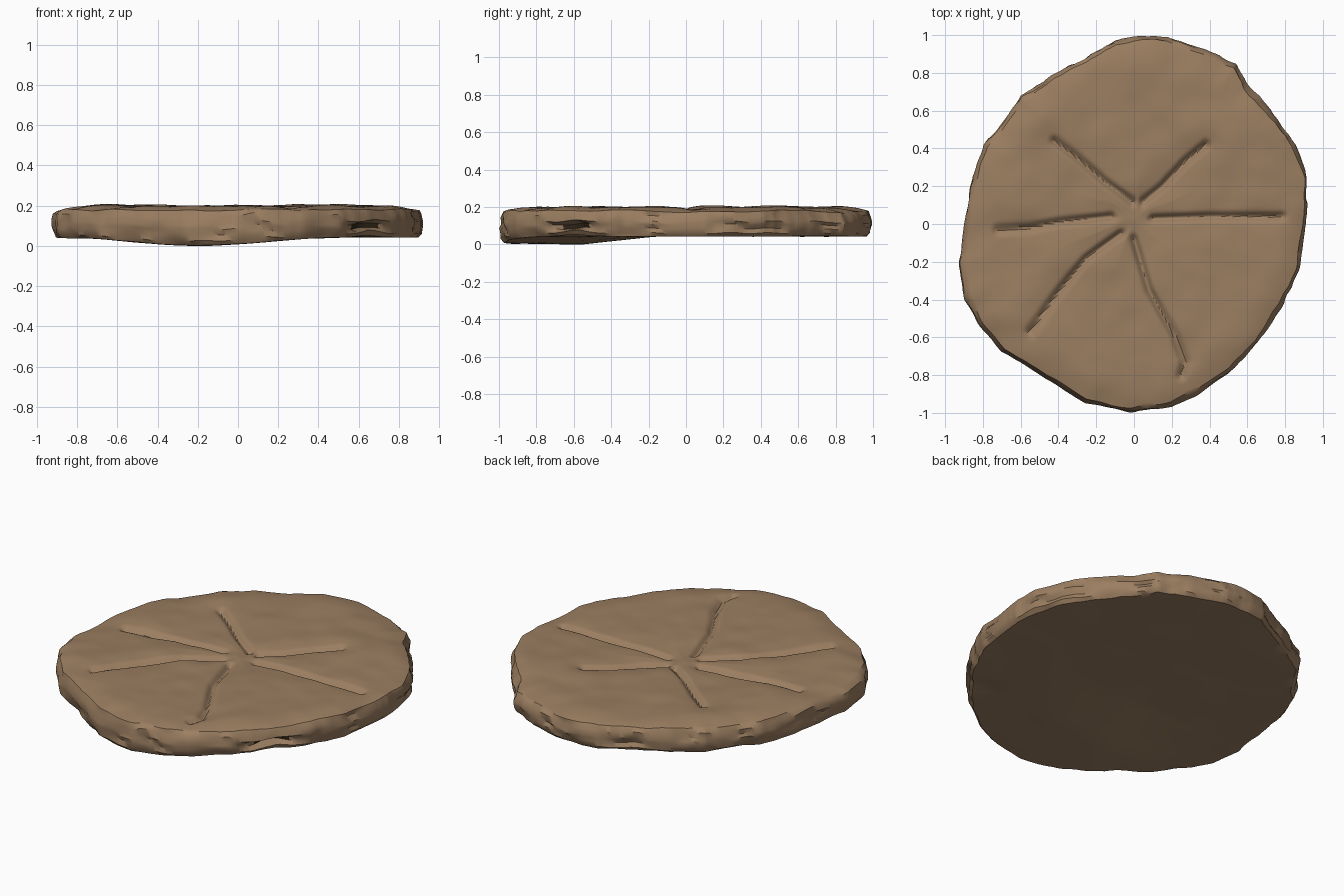
import bpy
import bmesh
import math
from mathutils import Vector, noise

cube = bpy.data.objects.get("Cube")
if cube:
    bpy.data.objects.remove(cube)


def make_material(name, color):
    mat = bpy.data.materials.new(name)
    mat.use_nodes = True
    mat.diffuse_color = color
    mat.node_tree.nodes["Principled BSDF"].inputs["Base Color"].default_value = color
    return mat


brown = make_material("clay brown", (0.33, 0.21, 0.12, 1))
dark = make_material("hollow dark brown", (0.03, 0.02, 0.01, 1))

# Irregular rim outline, counter-clockwise
outline = [(.92, .1), (.92, .25), (.86, .42), (.8, .5), (.7, .64), (.6, .75), (.54, .85),
           (.38, .93), (.18, .99), (.05, 1), (-.1, .98), (-.25, .89), (-.42, .8), (-.6, .68),
           (-.68, .56), (-.8, .42), (-.87, .2), (-.9, 0), (-.93, -.2), (-.9, -.4),
           (-.82, -.54), (-.7, -.68), (-.5, -.8), (-.26, -.95), (-.02, -1), (.2, -.97),
           (.32, -.92), (.52, -.78), (.66, -.63), (.8, -.42), (.88, -.23), (.91, 0)]

# Grooves radiating from the middle
grooves = [[(.05, .12), (.15, .2), (.27, .33), (.38, .42)],
           [(-.01, .12), (-.15, .22), (-.3, .35), (-.42, .44)],
           [(-.12, .04), (-.4, .01), (-.55, -.02), (-.72, -.03)],
           [(-.07, -.05), (-.25, -.18), (-.4, -.36), (-.55, -.57)],
           [(0, -.08), (.08, -.35), (.22, -.6), (.27, -.73), (.25, -.8)],
           [(.1, .03), (.4, .04), (.78, .04)]]
segments = [(Vector(a), Vector(b)) for g in grooves for a, b in zip(g, g[1:])]
notch = Vector((.66, -.64))


def wobble(x, y, freq, seed):
    return noise.noise(Vector((x * freq, y * freq, seed)))


def bell(d, width):
    return math.exp(-(d / width) ** 2)


def groove_distance(p):
    best = 9
    for a, b in segments:
        ab = b - a
        t = max(0, min(1, (p - a).dot(ab) / ab.length_squared))
        best = min(best, (p - a - t * ab).length)
    return best


def top_height(p, s):
    d = groove_distance(p)
    z = .2 + .013 * wobble(p.x, p.y, 3, 1) + .006 * wobble(p.x, p.y, 7, 2)
    z -= .026 * bell(d, .02) + .01 * bell(d, .08) + .012 * bell(p.length, .14)
    return z - .022 * max(0, (s - .82) / .18) ** 2


def bottom_height(p):
    dip = .042 * bell(p.x + .2, .42) * min(1, max(0, (-p.y - .15) / .4))
    return .044 - dip + .004 * wobble(p.x, p.y, 4, 5)


# Resample the outline with small chips along the edge
rim = []
STEPS = 9
for i, a in enumerate(outline):
    b = outline[(i + 1) % len(outline)]
    for k in range(STEPS):
        p = Vector(a).lerp(Vector(b), k / STEPS)
        rim.append(p * (1 - .012 * abs(wobble(p.x, p.y, 9, 3))))

bm = bmesh.new()
RINGS = 72
rings = []

# Top surface rings, working outward
for j in range(1, RINGS + 1):
    s = j / RINGS
    ring = []
    for r in rim:
        edge = .975 + .018 * wobble(r.x, r.y, 5, 4)
        p = r * s * edge
        ring.append(bm.verts.new((p.x, p.y, top_height(p, s))))
    rings.append(ring)

# Rough side wall with a hollow at the front left
hollow_rings = []
for height, scale in ((.82, .993), (.6, 1), (.48, 1), (.32, .998), (.14, .993), (0, .975)):
    ring = []
    for r in rim:
        p = r * scale * (1 + min(0, .03 * wobble(r.x, r.y, 6, height * 4)))
        low, high = bottom_height(r), top_height(r, 1)
        mix = height + (.1 * wobble(r.x, r.y, 6, 8) if .1 < height < .9 else 0)
        z = low + (high - low) * mix
        near = bell((r - notch).length, .12)
        if .25 < height < .5:
            p *= 1 - .09 * near
        elif height < .2:
            p *= 1 - .015 * near
            z += .012 * near
        ring.append(bm.verts.new((p.x, p.y, z)))
    rings.append(ring)
    if .25 < height < .5:
        hollow_rings.append(ring)

# Underside rings, working inward
for j in range(14, 0, -1):
    s = j / 15
    ring = []
    for r in rim:
        p = r * s * .975
        z = bottom_height(p) + .02 * bell((p - notch * .9).length, .08)
        ring.append(bm.verts.new((p.x, p.y, z)))
    rings.append(ring)

# Skin the rings and close both middles
count = len(rim)
for upper, lower in zip(rings, rings[1:]):
    for i in range(count):
        n = (i + 1) % count
        face = bm.faces.new((upper[i], lower[i], lower[n], upper[n]))
        if upper is hollow_rings[0] and (rim[i] - notch).length < .1:
            face.material_index = 1
origin = Vector((0, 0))
top_mid = bm.verts.new((0, 0, top_height(origin, 0)))
low_mid = bm.verts.new((0, 0, bottom_height(origin)))
for i in range(count):
    n = (i + 1) % count
    bm.faces.new((top_mid, rings[0][i], rings[0][n]))
    bm.faces.new((low_mid, rings[-1][n], rings[-1][i]))
bmesh.ops.recalc_face_normals(bm, faces=bm.faces)

# Rest the lowest point on the ground
drop = min(v.co.z for v in bm.verts)
for v in bm.verts:
    v.co.z -= drop

mesh = bpy.data.meshes.new("grooved_disc")
bm.to_mesh(mesh)
bm.free()
mesh.materials.append(brown)
mesh.materials.append(dark)
disc = bpy.data.objects.new("grooved_disc", mesh)
bpy.context.collection.objects.link(disc)
bpy.context.view_layer.objects.active = disc
disc.select_set(True)
bpy.ops.object.shade_smooth_by_angle(angle=math.radians(35))
